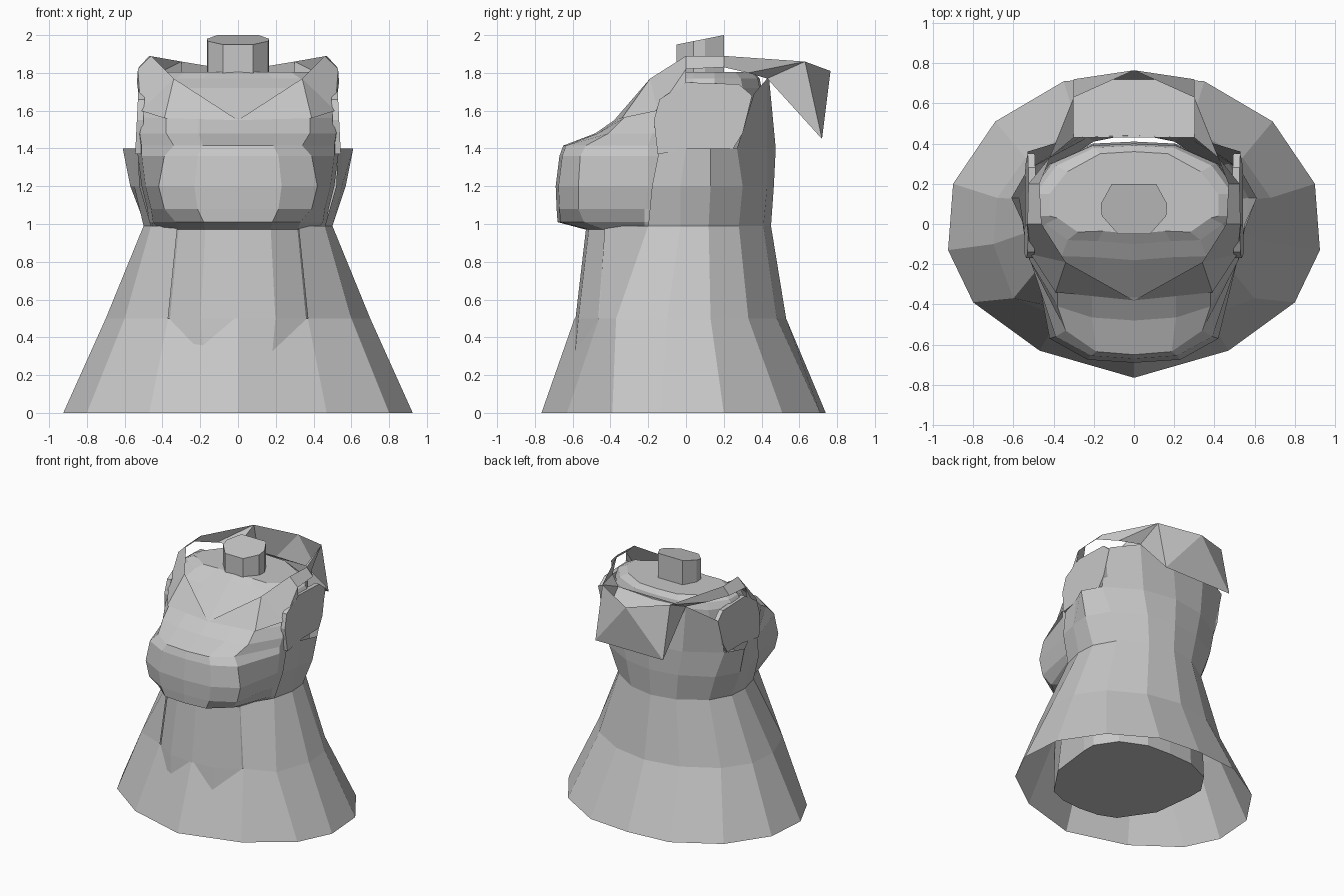
import bpy
import bmesh

cube = bpy.data.objects.get("Cube")
if cube:
    bpy.data.objects.remove(cube)

grey = bpy.data.materials.new("light_grey")
grey.use_nodes = True
colour = (0.57, 0.57, 0.57, 1)
grey.diffuse_color = colour
grey.node_tree.nodes["Principled BSDF"].inputs["Base Color"].default_value = colour


def finish(name, bm):
    bmesh.ops.remove_doubles(bm, verts=bm.verts, dist=0.0005)
    bmesh.ops.recalc_face_normals(bm, faces=bm.faces)
    mesh = bpy.data.meshes.new(name)
    bm.to_mesh(mesh)
    bm.free()
    mesh.materials.append(grey)
    obj = bpy.data.objects.new(name, mesh)
    bpy.context.collection.objects.link(obj)


def loft(name, rings, closed=True, caps=False):
    """Skin a stack of point rings."""
    bm = bmesh.new()
    rows = [[bm.verts.new(p) for p in ring] for ring in rings]
    n = len(rows[0])
    for low, high in zip(rows, rows[1:]):
        for i in range(n if closed else n - 1):
            j = (i + 1) % n
            bm.faces.new((low[i], low[j], high[j], high[i]))
    if caps:
        bm.faces.new(rows[0])
        bm.faces.new(rows[-1])
    finish(name, bm)


def panel(name, points, faces):
    """Thin panel drawn on the +x side and mirrored."""
    bm = bmesh.new()
    for s in (1, -1):
        vs = [bm.verts.new((s * x, y, z)) for x, y, z in points]
        for f in faces:
            bm.faces.new([vs[i] for i in f])
    finish(name, bm)


def full_ring(half, z):
    """Half outline, front centre to back centre, closed by mirroring."""
    return [(x, y, z) for x, y in half] + [(-x, y, z) for x, y in half[-2:0:-1]]


def back_strip(half, z):
    """Half outline mirrored round the back, open at the front."""
    return [(x, y, z) for x, y in half] + [(-x, y, z) for x, y in half[-2::-1]]


# Flared collar, open below and with a slot at the throat
hem = [(0, -.765), (.47, -.63), (.8, -.39), (.925, -.13), (.9, .2), (.69, .51), (.35, .71), (0, .74)]
waist = [(0, -.59), (.37, -.46), (.6, -.37), (.7, -.1), (.68, .13), (.54, .33), (.28, .48), (0, .53)]
neck = [(.32, -.43), (.46, -.2), (.5, -.03), (.49, .12), (.4, .28), (.2, .41), (0, .45)]
loft("collar_skirt", [full_ring(hem, 0), full_ring(waist, .5)])
loft("collar_neck", [back_strip(waist[1:], .5), back_strip(neck, .99)], False)

# Hood shell round the sides and back of the head
jaw = [(.52, -.18), (.55, -.03), (.57, .13), (.47, .3), (.23, .43), (0, .465)]
ear_line = [(.53, -.14), (.55, 0), (.61, .13), (.53, .27), (.27, .43), (0, .475)]
loft("hood_sides", [back_strip(h, z) for h, z in ((neck[1:], .99), (jaw, 1.2), (ear_line, 1.4))], False)
crown = [(.53, .36, 1.69), (.3, .43, 1.77), (0, .44, 1.77)]
crown += [(-x, y, z) for x, y, z in crown[1::-1]]
loft("hood_back", [back_strip(ear_line[3:], 1.4), crown], False)

# Head with blunt muzzle: z, front, muzzle corner, cheek corner, side, back
rows = [
    (.13, -.62, .3, -.55, .47, -.3, .51, .41),
    (.5, -.585, .36, -.465, .44, -.28, .5, .4),
    (.97, -.53, .315, -.43, .42, -.22, .46, .39),
    (1.01, -.68, .33, -.54, .45, -.22, .47, .39),
    (1.08, -.685, .39, -.57, .46, -.22, .48, .39),
    (1.2, -.69, .42, -.57, .49, -.2, .51, .4),
    (1.36, -.67, .39, -.56, .51, -.2, .53, .4),
    (1.415, -.65, .34, -.53, .51, -.2, .53, .4),
    (1.48, -.48, .38, -.41, .52, -.18, .53, .4),
    (1.56, -.365, .38, -.33, .5, -.14, .53, .4),
    (1.72, -.18, .36, -.16, .48, -.05, .52, .4),
    (1.77, -.1, .33, -.08, .44, 0, .49, .39),
    (1.805, -.05, .28, -.04, .38, .03, .42, .36),
]
rings = []
for z, f, mx, my, cx, cy, w, b in rows:
    half = [(0, f), (.55 * mx, f + .015), (mx, my), (cx, cy), (w, .04), (w, .15),
            (.79 * w, b - .1), (.4 * w, b - .01), (0, b)]
    rings.append(full_ring(half, z))
loft("head", rings, caps=True)

# Brow of the hood, cut to a V over the forehead
panel("hood_brow",
      [(0, -.38, 1.55), (.34, -.19, 1.77), (.39, -.34, 1.56), (.46, 0, 1.89),
       (.53, 0, 1.82), (.515, -.15, 1.6), (.535, 0, 1.75)],
      [(0, 1, 2), (1, 5, 2), (1, 3, 4, 5), (4, 6, 5)])

# Straps running from the brow to the back flap
panel("hood_strap",
      [(.46, 0, 1.89), (.47, .2, 1.89), (.525, .2, 1.83), (.53, 0, 1.82),
       (.3, .63, 1.86), (.3, .43, 1.77), (.42, .33, 1.8)],
      [(0, 1, 2, 3), (1, 4, 6, 2), (4, 5, 6)])

# Hollow flap hanging behind the hood, open on top
panel("back_flap",
      [(0, .43, 1.77), (.3, .43, 1.77), (.3, .63, 1.86),
       (0, .765, 1.81), (.3, .72, 1.45), (0, .72, 1.45)],
      [(0, 1, 4, 5), (1, 2, 4), (2, 3, 4), (3, 5, 4)])

# Ears: flat plates set in the hood openings, leaning out at the bottom
rim = [(-.15, 1.37), (-.17, 1.55), (-.14, 1.66), (0, 1.75), (.28, 1.74), (.35, 1.68), (.3, 1.48), (.25, 1.4), (.05, 1.4)]
for side, s in (("left", 1), ("right", -1)):
    stack = [[(s * (x + .05 * (1.56 - z)), y, z) for y, z in rim] for x in (.5, .535)]
    loft(side + "_ear", stack, caps=True)

# Topknot with a slanted top
outline = [(.08, -.05), (.16, .04), (.165, .1), (.11, .2)]
outline += [(-x, y) for x, y in outline[::-1]]
loft("topknot", [[(x, y, 1.78) for x, y in outline],
                 [(x, y, 1.96 + .2 * y) for x, y in outline]], caps=True)
